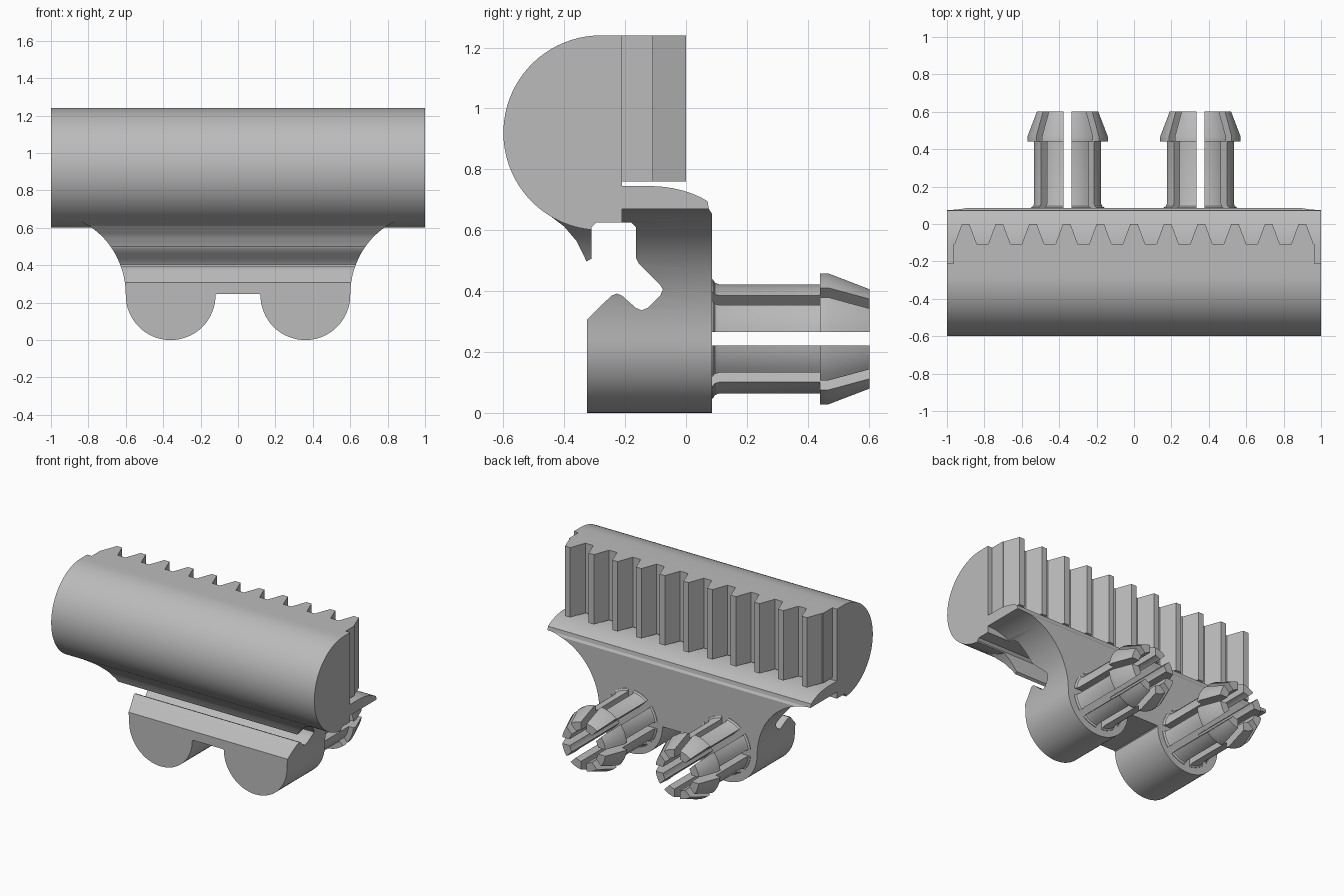
import bpy, bmesh
from math import sin, cos, asin, pi, radians
from mathutils import Vector

if "Cube" in bpy.data.objects:
    bpy.data.objects.remove(bpy.data.objects["Cube"])

grey = bpy.data.materials.new("plain_grey")
grey.use_nodes = True
grey.diffuse_color = (0.5, 0.5, 0.5, 1)
grey.node_tree.nodes["Principled BSDF"].inputs["Base Color"].default_value = (0.5, 0.5, 0.5, 1)


def finish(name, bm):
    bmesh.ops.recalc_face_normals(bm, faces=bm.faces)
    mesh = bpy.data.meshes.new(name)
    bm.to_mesh(mesh)
    bm.free()
    mesh.materials.append(grey)
    obj = bpy.data.objects.new(name, mesh)
    bpy.context.collection.objects.link(obj)
    return obj


def activate(obj):
    bpy.ops.object.select_all(action='DESELECT')
    obj.select_set(True)
    bpy.context.view_layer.objects.active = obj


def extrude(name, points, place, offset):
    """Extrude a 2D outline; place maps a 2D point to 3D."""
    bm = bmesh.new()
    face = bm.faces.new([bm.verts.new(place(a, b)) for a, b in points])
    new = bmesh.ops.extrude_face_region(bm, geom=[face])["geom"]
    verts = [v for v in new if isinstance(v, bmesh.types.BMVert)]
    bmesh.ops.translate(bm, vec=Vector(offset), verts=verts)
    return finish(name, bm)


def boolean(obj, other, operation):
    mod = obj.modifiers.new(operation, 'BOOLEAN')
    mod.operation = operation
    mod.solver = 'EXACT'
    mod.object = other
    activate(obj)
    bpy.ops.object.modifier_apply(modifier=mod.name)
    bpy.data.objects.remove(other)


def arc(cy, cz, ry, rz, start, end, steps):
    angles = [radians(start + (end - start) * i / steps) for i in range(steps + 1)]
    return [(cy + ry * cos(a), cz + rz * sin(a)) for a in angles]


def side(y, z):
    return (-1, y, z)


# Rounded bar with flat back and a groove underneath
bar_profile = [(-0.21, 1.24)] + arc(-0.28, 0.92, 0.32, 0.32, 90, 264.6, 40)
bar_profile += [(-0.31, 0.61), (-0.295, 0.625), (-0.21, 0.625)]
bar = extrude("bar", bar_profile, side, (2, 0, 0))

# Body side profile: front lip, groove, hooked notch, back wall and ledge
body_profile = [(-0.4, 0.745), (-0.45, 0.65), (-0.4, 0.612), (-0.36, 0.565),
                (-0.337, 0.52), (-0.327, 0.497), (-0.31, 0.507),
                (-0.31, 0.61), (-0.295, 0.625), (-0.18, 0.625),
                (-0.165, 0.61), (-0.165, 0.51), (-0.155, 0.49),
                (-0.085, 0.42), (-0.076, 0.405), (-0.085, 0.385),
                (-0.125, 0.345), (-0.145, 0.337), (-0.165, 0.345),
                (-0.21, 0.385), (-0.227, 0.392), (-0.245, 0.385),
                (-0.325, 0.307), (-0.325, -0.1), (0.085, -0.1),
                (0.085, 0.655), (0.075, 0.67)]
body_profile += arc(-0.12, 0.575, 0.27, 0.17, 45, 90, 8)
body = extrude("body", body_profile, side, (2, 0, 0))

# Front outline: two round feet flaring out to the full width
half = [(0.115, 0.245)] + arc(0.36, 0.24, 0.24, 0.24, 180, 360, 32)
half += arc(1, 0.24, 0.4, 0.43, 180, 90, 20)[1:] + [(1.02, 0.672), (1.02, 0.9)]
outline = half + [(-x, z) for x, z in reversed(half)]
mask = extrude("outline_mask", outline, lambda x, z: (x, -1, z), (0, 2, 0))
boolean(body, mask, 'INTERSECT')
boolean(body, bar, 'UNION')

# Toothed rack on the back of the bar
teeth = [(-0.965, -0.21), (-0.965, -0.108)]
for i in range(-5, 6):
    x = i * 0.18
    teeth += [(x - 0.06, -0.108), (x - 0.02, 0), (x + 0.02, 0), (x + 0.06, -0.108)]
teeth += [(0.965, -0.108), (0.965, -0.21)]
rack = extrude("toothed_rack", teeth, lambda x, y: (x, y, 0.76), (0, 0, 0.48))

# Split push-in clips: eight prongs around a hollow core
prong_profile = [(0.11, 0.07), (0.2, 0.07), (0.197, 0.088), (0.186, 0.095), (0.18, 0.11),
                 (0.18, 0.44), (0.216, 0.44), (0.216, 0.468), (0.165, 0.602), (0.11, 0.602)]
HALF_SLOT = 0.022
STEPS = 5


def make_clip(name, cx, cz):
    bm = bmesh.new()
    for k in range(8):
        rings = []
        for j in range(STEPS + 1):
            ring = []
            for r, y in prong_profile:
                inset = asin(HALF_SLOT / r)
                a = k * pi / 4 + inset + (pi / 4 - 2 * inset) * j / STEPS
                ring.append(bm.verts.new((cx + r * cos(a), y, cz + r * sin(a))))
            rings.append(ring)
        count = len(prong_profile)
        for r0, r1 in zip(rings, rings[1:]):
            for i in range(count):
                n = (i + 1) % count
                bm.faces.new((r0[i], r0[n], r1[n], r1[i]))
        bm.faces.new(rings[0])
        bm.faces.new(rings[-1])
    return finish(name, bm)


clips = [make_clip("left_clip", 0.355, 0.243), make_clip("right_clip", -0.355, 0.243)]

for obj in [body] + clips:
    activate(obj)
    bpy.ops.object.shade_smooth_by_angle(angle=radians(30))
